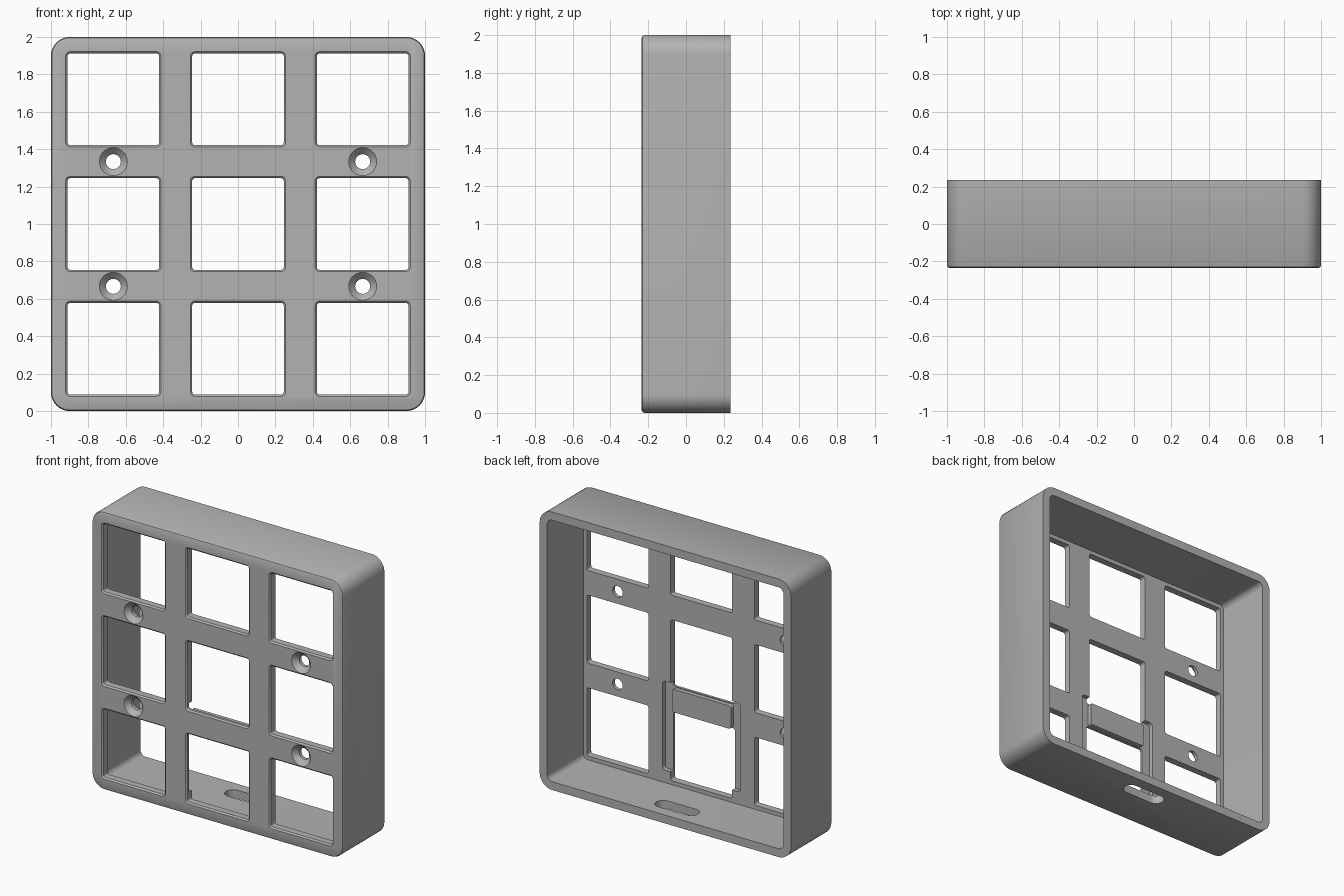
import bpy, bmesh
from math import sin, cos, pi, radians
from mathutils import Matrix

if "Cube" in bpy.data.objects:
    bpy.data.objects.remove(bpy.data.objects["Cube"])

grey = bpy.data.materials.new("plain grey")
grey.use_nodes = True
colour = (0.45, 0.45, 0.45, 1)
grey.diffuse_color = colour
grey.node_tree.nodes["Principled BSDF"].inputs["Base Color"].default_value = colour

PITCH = 2 / 3
FRONT, FLOOR, BACK = -0.235, -0.175, 0.235


def outline(w, h, r, steps):
    """Rounded rectangle with half sizes w and h and corner radius r."""
    points = []
    for k, (sx, sz) in enumerate([(1, 1), (-1, 1), (-1, -1), (1, -1)]):
        for i in range(steps + 1):
            a = (k + i / steps) * pi / 2
            points.append((sx * (w - r) + r * cos(a), sz * (h - r) + r * sin(a)))
    return points


def loft(name, w, h, r, levels, x=0, z=0, steps=6):
    """Stack outlines along y; each level is (y, amount the outline grows)."""
    bm = bmesh.new()
    rings = []
    for y, grow in levels:
        pts = outline(w + grow, h + grow, r + grow, steps)
        rings.append([bm.verts.new((x + px, y, z + pz)) for px, pz in pts])
    for a, b in zip(rings, rings[1:]):
        for i in range(len(a)):
            j = (i + 1) % len(a)
            bm.faces.new((a[i], a[j], b[j], b[i]))
    bm.faces.new(rings[0])
    bm.faces.new(rings[-1])
    bmesh.ops.remove_doubles(bm, verts=bm.verts, dist=1e-5)
    bmesh.ops.recalc_face_normals(bm, faces=bm.faces)
    mesh = bpy.data.meshes.new(name)
    bm.to_mesh(mesh)
    bm.free()
    mesh.materials.append(grey)
    ob = bpy.data.objects.new(name, mesh)
    bpy.context.collection.objects.link(ob)
    return ob


# Case body with a softened front rim
case = loft("case", 1, 1, 0.1,
            [(FRONT, -0.014), (FRONT + 0.004, -0.005), (FRONT + 0.014, 0), (BACK, 0)],
            z=1, steps=10)

# Cavity open at the back
cutters = [loft("cavity_cutter", 0.94, 0.94, 0.04, [(FLOOR, 0), (0.4, 0)], z=1)]

# Nine chamfered windows
for col in (-1, 0, 1):
    for row in (-1, 0, 1):
        cutters.append(loft("window_cutter", 0.245, 0.245, 0.015,
                            [(FRONT - 0.02, 0.03), (FRONT + 0.01, 0), (0, 0)],
                            col * PITCH, 1 + row * PITCH, 4))

# Four countersunk screw holes
for sx in (-1, 1):
    for sz in (-1, 1):
        cutters.append(loft("screw_cutter", 0.04, 0.04, 0.04,
                            [(FRONT - 0.01, 0.045), (FRONT + 0.035, 0), (0, 0)],
                            sx * PITCH, 1 + sz * PITCH / 2, 8))

# Board pocket behind the lower middle window
cutters.append(loft("pocket_cutter", 0.31, 0.32, 0.025, [(-0.207, 0), (0, 0)], z=0.47))

# Cable slot through the bottom wall
slot = loft("slot_cutter", 0.165, 0.055, 0.055, [(-0.1, 0), (0.1, 0)])
slot.data.transform(Matrix.Translation((0, 0.1, 0.03)) @ Matrix.Rotation(radians(90), 4, "X"))
cutters.append(slot)

for c in cutters:
    c.hide_render = True
    mod = case.modifiers.new(c.name, "BOOLEAN")
    mod.operation, mod.solver, mod.object = "DIFFERENCE", "EXACT", c

# Bake the cuts and drop the cutters
bpy.context.view_layer.update()
cut = bpy.data.meshes.new_from_object(
    case.evaluated_get(bpy.context.evaluated_depsgraph_get()))
case.modifiers.clear()
case.data = cut
for c in cutters:
    bpy.data.objects.remove(c)

# Raised board support on the crossbar
support = loft("board_support", 0.235, 0.0825, 0.018, [(-0.215, 0), (FLOOR, 0)], z=PITCH)

for ob in (case, support):
    bpy.ops.object.select_all(action="DESELECT")
    ob.select_set(True)
    bpy.context.view_layer.objects.active = ob
    bpy.ops.object.shade_smooth_by_angle(angle=radians(30))
